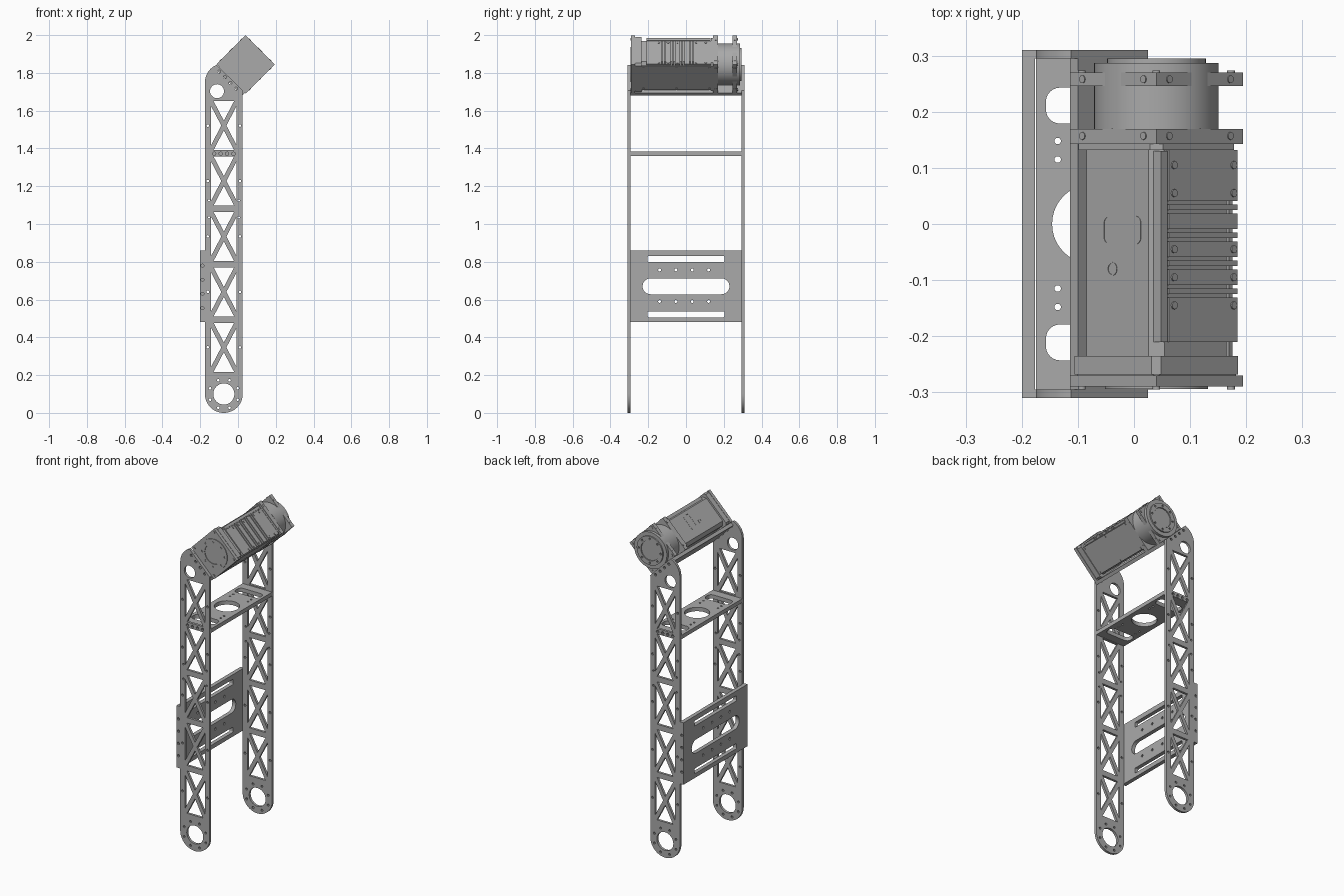
import bpy, bmesh
from math import sin, cos, pi, radians
from mathutils import Matrix, Vector

if "Cube" in bpy.data.objects:
    bpy.data.objects.remove(bpy.data.objects["Cube"])

grey = bpy.data.materials.new("machined_grey")
grey.use_nodes = True
grey.diffuse_color = (0.4, 0.4, 0.4, 1)
grey.node_tree.nodes["Principled BSDF"].inputs["Base Color"].default_value = (0.4, 0.4, 0.4, 1)


# Outline helpers: each returns a list of 2D points
def arc(cx, cy, r, a0, a1, n):
    return [(cx + r * cos(radians(a0 + (a1 - a0) * i / n)),
             cy + r * sin(radians(a0 + (a1 - a0) * i / n))) for i in range(n + 1)]


def circle(cx, cy, r, n=12):
    return arc(cx, cy, r, 0, 360, n)[:-1]


def rect(cx, cy, hx, hy):
    return [(cx - hx, cy - hy), (cx + hx, cy - hy), (cx + hx, cy + hy), (cx - hx, cy + hy)]


def rounded(cx, cy, hx, hy, r, n=6):
    pts = []
    for k, (sx, sy) in enumerate([(1, 1), (-1, 1), (-1, -1), (1, -1)]):
        pts += arc(cx + sx * (hx - r), cy + sy * (hy - r), r, 90 * k, 90 * k + 90, n)
    return pts


def chamfered(h, c):
    return [(h, c - h), (h, h - c), (h - c, h), (c - h, h),
            (-h, h - c), (-h, c - h), (c - h, -h), (h - c, -h)]


def ring_of(cx, cy, radius, r, count, start=0.0):
    return [circle(cx + radius * cos(start + 2 * pi * i / count),
                   cy + radius * sin(start + 2 * pi * i / count), r, 10) for i in range(count)]


def frame(a, n, origin=(0, 0, 0)):
    a, n = Vector(a), Vector(n)
    return Matrix.Translation(origin) @ Matrix((a, n.cross(a), n)).transposed().to_4x4()


def slab(name, loops, mat, t0, t1):
    """Fill nested outlines and extrude them along the frame normal."""
    cu = bpy.data.curves.new(name, 'CURVE')
    cu.dimensions = '2D'
    cu.fill_mode = 'BOTH'
    cu.extrude = (t1 - t0) / 2
    for pts in loops:
        sp = cu.splines.new('POLY')
        sp.points.add(len(pts) - 1)
        for p, (x, y) in zip(sp.points, pts):
            p.co = (x, y, 0, 1)
        sp.use_cyclic_u = True
    tmp = bpy.data.objects.new("outline", cu)
    bpy.context.collection.objects.link(tmp)
    dg = bpy.context.evaluated_depsgraph_get()
    me = bpy.data.meshes.new_from_object(tmp.evaluated_get(dg))
    bpy.data.objects.remove(tmp)
    me.name = name
    me.transform(mat @ Matrix.Translation((0, 0, (t0 + t1) / 2)))
    bm = bmesh.new()
    bm.from_mesh(me)
    bmesh.ops.remove_doubles(bm, verts=bm.verts, dist=1e-5)
    bmesh.ops.recalc_face_normals(bm, faces=bm.faces)
    bm.to_mesh(me)
    bm.free()
    me.materials.clear()
    me.materials.append(grey)
    ob = bpy.data.objects.new(name, me)
    bpy.context.collection.objects.link(ob)
    bpy.ops.object.select_all(action='DESELECT')
    ob.select_set(True)
    bpy.context.view_layer.objects.active = ob
    bpy.ops.object.shade_smooth_by_angle(angle=radians(32))
    return ob


FRONT = frame((1, 0, 0), (0, -1, 0))
SIDE = frame((0, 1, 0), (1, 0, 0))
TOP = Matrix.Identity(4)
CX = -0.075

# Side plates: rounded foot, bracket tab, slanted top, cross-braced windows
outline = (arc(CX, 0.1, 0.1, 0, -180, 32)
           + [(-0.175, 0.48), (-0.2, 0.48), (-0.2, 0.86), (-0.175, 0.86)]
           + arc(CX, 1.75, 0.1, 180, 112, 12) + [(0.025, 1.706)])
loops = [outline, circle(CX, 0.1, 0.056, 32), circle(-0.111, 1.703, 0.037, 28)]
loops += ring_of(CX, 0.1, 0.079, 0.007, 8, pi / 8)
W, H, BAR = 0.068, 0.13, 0.0135
for i in range(5):
    z = 0.347 + 0.2935 * i
    tip = BAR * H / W
    for s in (-1, 1):
        loops.append([(CX - W + BAR, z + s * H), (CX + W - BAR, z + s * H), (CX, z + s * tip)])
        loops.append([(CX + s * W, z - H + tip), (CX + s * W, z + H - tip), (CX + s * BAR, z)])
        loops.append(circle(CX + s * 0.085, z, 0.007, 10))
for s in (-1, 1):
    loops += [circle(CX + s * 0.079, z, 0.006, 10) for z in (1.035, 1.125)]
loops += [circle(CX - 0.051 + 0.034 * i, 1.372, 0.009, 10) for i in range(4)]
loops += [circle(-0.188, 0.555 + 0.075 * i, 0.008, 10) for i in range(4)]
loops += [circle(-0.1 + 0.03 * i, 1.807 - 0.03 * i, 0.008, 10) for i in range(4)]
slab("front_side_plate", loops, FRONT, 0.295, 0.31)
slab("rear_side_plate", loops, FRONT, -0.31, -0.295)

# Slotted upright panel between the plates
loops = [rect(0, 0.67, 0.295, 0.19), rounded(0, 0.67, 0.23, 0.042, 0.0415),
         rounded(0, 0.815, 0.203, 0.016, 0.006), rounded(0, 0.522, 0.203, 0.016, 0.006)]
loops += [circle(-0.14 + 0.0865 * i, z, 0.008, 10) for i in range(4) for z in (0.59, 0.757)]
slab("slotted_panel", loops, SIDE, -0.2, -0.176)

# Cross shelf
loops = [rect(CX, 0, 0.1, 0.295), circle(CX, 0, 0.071, 40)]
for s in (-1, 1):
    loops.append(rounded(CX, s * 0.211, 0.082, 0.032, 0.025))
    loops += [circle(CX + k * 0.061, s * y, 0.006, 10) for k in (-1, 1) for y in (0.115, 0.148)]
slab("cross_shelf", loops, TOP, 1.36, 1.384)

# Motor frames: tilted by 45 degrees around the y axis
C = (0.04, 0, 1.845)
U = Vector((1, 0, 1)).normalized()
V = Vector((-1, 0, 1)).normalized()
AXIS = frame(U, (0, -1, 0), C)
FIN_SIDE = frame((0, 1, 0), U, C)
LABEL_SIDE = frame((0, 1, 0), V, C)
COVER_SIDE = frame((0, 1, 0), -V, C)
MOUNT_SIDE = frame((0, 1, 0), -U, C)


def along(name, loops, y0, y1):
    return slab(name, loops, AXIS, -y1, -y0)


# Mounting plate joining both side plates
slab("motor_mount_plate", [rect(0, 0.008, 0.295, 0.097)], MOUNT_SIDE, 0.109, 0.129)

# Motor body, caps and output drum
square = rect(0, 0, 0.109, 0.109)
along("motor_body", [chamfered(0.098, 0.02)], -0.24, 0.14)
along("motor_front_collar", [chamfered(0.109, 0.012)], -0.268, -0.235)
along("motor_front_cap", [square], -0.29, -0.27)
along("motor_front_gasket", [chamfered(0.104, 0.008)], -0.27, -0.268)
along("motor_inner_flange", [square], 0.143, 0.169)
along("motor_flange_step", [chamfered(0.106, 0.016)], 0.132, 0.143)
along("output_drum", [circle(0, 0, 0.111, 56)], 0.169, 0.287)
along("motor_outer_flange", [square], 0.246, 0.27)
along("output_disc", [circle(0, 0, 0.088, 48), circle(0, 0, 0.06, 40)]
      + ring_of(0, 0, 0.074, 0.006, 8), 0.287, 0.295)
along("output_hub", [circle(0, 0, 0.058, 40)], 0.287, 0.291)
along("front_disc", [circle(0, 0, 0.092, 48), circle(0, 0, 0.06, 40)]
      + ring_of(0, 0, 0.076, 0.006, 8), -0.294, -0.29)
corners = [circle(sx * 0.094, sy * 0.094, 0.007) for sx in (-1, 1) for sy in (-1, 1)]
along("front_corner_bolts", corners, -0.295, -0.29)
along("rear_corner_bolts", corners, 0.27, 0.274)

# Finned cover: long segments parted by pairs of thin grooves
edges = [-0.21]
for y in (-0.12, -0.07, -0.02, 0.03):
    for g in (-0.008, 0.008):
        edges += [y + g - 0.003, y + g + 0.003]
edges.append(0.132)
segments = [rect((a + b) / 2, -0.014, (b - a) / 2, 0.086)
            for a, b in zip(edges[::2], edges[1::2])]
slab("finned_cover", segments, FIN_SIDE, 0.09, 0.104)
slab("fin_cover_bolts", [circle(y, v, 0.007) for v in (-0.09, 0.06)
                         for y in (-0.145, -0.095, -0.045, 0.055, 0.105)],
     FIN_SIDE, 0.1, 0.107)

# Edge rail beside the finned cover, and flat cover on the lower side
slab("edge_rail", [rect(-0.04, 0.084, 0.17, 0.008)], FIN_SIDE, 0.085, 0.104)
slab("lower_cover", [rounded(-0.05, 0, 0.19, 0.088, 0.006, 3)], COVER_SIDE, 0.095, 0.104)
slab("lower_cover_bolts", [circle(y, b, 0.006) for b in (-0.078, 0.078)
                           for y in (-0.225, -0.05, 0.125)], COVER_SIDE, 0.1, 0.107)

# Shallow raised marks on the plain upper side
slab("side_cap", [rounded(-0.011, -0.012, 0.025, 0.047, 0.012),
                  rounded(-0.011, -0.012, 0.023, 0.045, 0.01)], LABEL_SIDE, 0.096, 0.099)
slab("side_port", [circle(-0.08, 0.013, 0.012, 20), circle(-0.08, 0.013, 0.01, 20)],
     LABEL_SIDE, 0.096, 0.099)

# Flange bolts on all four sides
for label, fr in (("fin", FIN_SIDE), ("label", LABEL_SIDE), ("cover", COVER_SIDE)):
    slab(label + "_flange_bolts", [circle(y, b, 0.007) for b in (-0.077, 0.077)
                                   for y in (0.157, 0.258)], fr, 0.105, 0.111)
